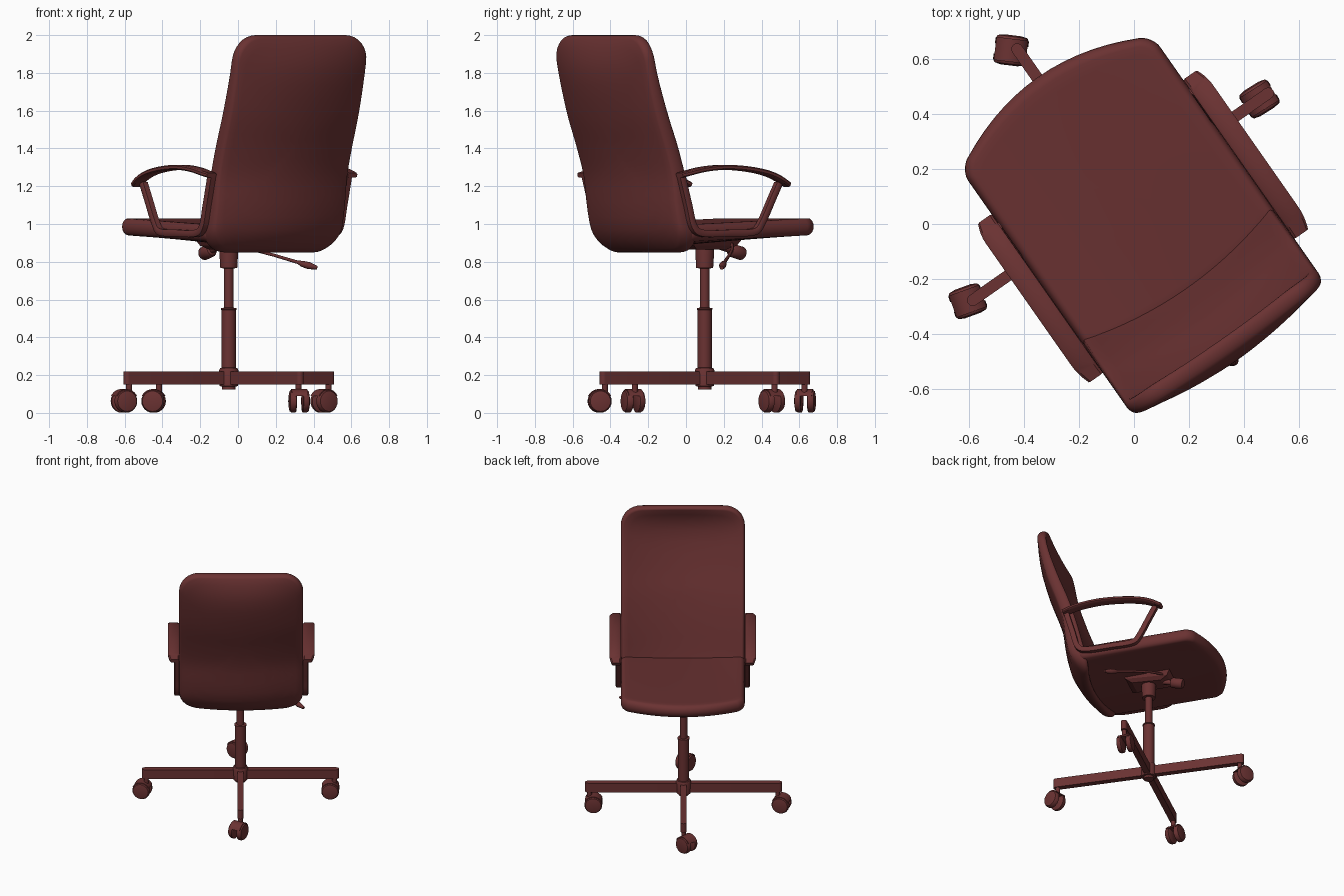
import bpy, bmesh, math
from mathutils import Matrix, Vector

if "Cube" in bpy.data.objects:
    bpy.data.objects.remove(bpy.data.objects["Cube"])

# The chair is turned 35 degrees; parts are modelled as x = sideways, y = forward
TURN = math.radians(35)
CX, CY = -0.049, 0.099
ROOT = Matrix.Translation((CX, CY, 0)) @ Matrix.Rotation(TURN, 4, 'Z')
UPPER = ROOT @ Matrix.Translation((0.005, 0, 0))
MAT = bpy.data.materials.new("dark red brown")
MAT.diffuse_color = (0.145, 0.032, 0.032, 1)
MAT.use_nodes = True
MAT.node_tree.nodes["Principled BSDF"].inputs["Base Color"].default_value = MAT.diffuse_color


def loft(name, rings, matrix=ROOT, angle=35):
    """Skin a list of equal-length rings and cap the ends."""
    bm = bmesh.new()
    rows = [[bm.verts.new(p) for p in r] for r in rings]
    n = len(rows[0])
    for a, b in zip(rows, rows[1:]):
        for i in range(n):
            j = (i + 1) % n
            bm.faces.new((a[i], a[j], b[j], b[i]))
    bm.faces.new(rows[0][::-1])
    bm.faces.new(rows[-1])
    bmesh.ops.recalc_face_normals(bm, faces=bm.faces)
    me = bpy.data.meshes.new(name)
    bm.to_mesh(me)
    bm.free()
    me.materials.append(MAT)
    ob = bpy.data.objects.new(name, me)
    bpy.context.collection.objects.link(ob)
    ob.matrix_world = matrix
    bpy.context.view_layer.objects.active = ob
    ob.select_set(True)
    bpy.ops.object.shade_smooth_by_angle(angle=math.radians(angle))
    ob.select_set(False)
    return ob


def lathe(name, profile, matrix=ROOT, n=24):
    """Turn (radius, height) points around local z."""
    return loft(name, [[(r * math.cos(2 * math.pi * i / n), r * math.sin(2 * math.pi * i / n), z)
                        for i in range(n)] for r, z in profile], matrix)


def smooth(pts, steps=6):
    """Catmull-Rom curve through the points."""
    pts = [Vector(p) for p in pts]
    ext = [2 * pts[0] - pts[1]] + pts + [2 * pts[-1] - pts[-2]]
    out = []
    for a, b, c, d in zip(ext, ext[1:], ext[2:], ext[3:]):
        for k in range(steps):
            t = k / steps
            out.append(0.5 * (2 * b + (c - a) * t + (2 * a - 5 * b + 4 * c - d) * t * t
                              + (3 * b - a - 3 * c + d) * t ** 3))
    return out + [pts[-1]]


def lookup(curve, z):
    """Value of a smoothed (z, value) curve at z."""
    for p, q in zip(curve, curve[1:]):
        if z <= q.x:
            return p.y + (q.y - p.y) * (z - p.x) / (q.x - p.x)
    return curve[-1].y


def rounded_rect(hx, hy, r, corner=8, side=14):
    """Rounded rectangle outline about the origin, with points along the sides."""
    arcs = []
    for k, (sx, sy) in enumerate(((1, 1), (-1, 1), (-1, -1), (1, -1))):
        arcs.append([(sx * (hx - r) + r * math.cos(math.pi / 2 * (k + i / corner)),
                      sy * (hy - r) + r * math.sin(math.pi / 2 * (k + i / corner)))
                     for i in range(corner + 1)])
    out = []
    for k in range(4):
        a, b = arcs[k][-1], arcs[(k + 1) % 4][0]
        out += arcs[k] + [(a[0] + (b[0] - a[0]) * i / side, a[1] + (b[1] - a[1]) * i / side)
                          for i in range(1, side)]
    return out


def cushion(name, hx, hy, r, edge, place):
    """Padded slab: place(a, b, t) maps outline position and depth 0..1 to 3D."""
    outline = rounded_rect(hx, hy, r)
    cap = [(s, 0) for s in (0.02, 0.14, 0.28, 0.42, 0.56, 0.7, 0.82, 0.92)]
    rim = [(None, (1 - math.cos(k * math.pi / 8)) / 2) for k in range(9)]
    rings = []
    for s, t in cap + rim + [(s, 1) for s, _ in reversed(cap)]:
        if s is None:
            inset = edge * (1 - math.sin(math.acos(1 - 2 * t)))
            fx, fy = 1 - inset / hx, 1 - inset / hy
        else:
            fx, fy = s * (1 - edge / hx), s * (1 - edge / hy)
        rings.append([place(a * fx, b * fy, t) for a, b in outline])
    return loft(name, rings, UPPER, 50)


def ribbon(name, path, thick, x0, x1, taper=False):
    """Flat bar that follows a (forward, height) path between two x positions."""
    rings = []
    last = len(path) - 1
    for i, p in enumerate(path):
        d = (path[min(i + 1, last)] - path[max(i - 1, 0)]).normalized()
        n = Vector((-d.y, d.x)) * thick / 2
        e = min(i, last - i) / 4
        cut = 0.22 * max(0, 1 - e) ** 2 if taper else 0
        o = x1 - (x1 - x0) * cut
        a, b, c = p + n, p - n, (o - x0) * 0.12
        rings.append([(x0, *(p + n * 0.5)), (x0 + c, *a), (o - c, *a), (o, *(p + n * 0.5)),
                      (o, *(p - n * 0.5)), (o - c, *b), (x0 + c, *b), (x0, *(p - n * 0.5))])
    return loft(name, rings, UPPER)


def rod(name, path, radii):
    """Round rod along 3D points with a radius at each."""
    rings = []
    for i, p in enumerate(path):
        d = path[min(i + 1, len(path) - 1)] - path[max(i - 1, 0)]
        q = d.to_track_quat('Z', 'Y')
        rings.append([p + q @ Vector((math.cos(k * math.pi / 6), math.sin(k * math.pi / 6), 0)) * radii[i]
                      for k in range(12)])
    return loft(name, rings)


# Backrest: S-curved slab, thick at the bottom, wrapped around the sitter, flattening at the top
FRONT = smooth([(0.85, -0.30), (1.0, -0.345), (1.2, -0.395), (1.4, -0.455), (1.6, -0.53), (1.85, -0.607), (2.0, -0.615)])
REAR = smooth([(0.85, -0.35), (0.9, -0.405), (0.97, -0.447), (1.1, -0.475), (1.25, -0.494), (1.4, -0.538),
               (1.6, -0.607), (1.85, -0.668), (2.0, -0.685)])


def back_place(a, b, t):
    z = b + 1.425
    curl = max(0, (z - 1.73) / 0.27) ** 2
    front, rear = lookup(FRONT, z), lookup(REAR, z)
    bow = 0.075 * (1 - (a / 0.425) ** 2) * (1 - 0.85 * curl)
    return (a, front + (rear - front) * t - bow, z)


cushion("backrest", 0.425, 0.575, 0.135, 0.02, back_place)


# Seat: thin dished pad rising slightly to a bowed front edge
def seat_place(a, b, t):
    f = (b + 0.4) / 0.8
    curve = 1 - (a / 0.425) ** 2
    y = -0.40 + 0.81 * f + curve * (0.118 * f * f - 0.05 * (1 - f))
    z = 0.912 + 0.03 * f + 0.09 * t - curve * (1 - f) * (0.045 - 0.005 * t)
    return (a, y, z)


cushion("seat", 0.425, 0.4, 0.045, 0.03, seat_place)

# Armrests: arched pad on a bent flat frame, one each side
for side, label in ((1, "right"), (-1, "left")):
    pad = smooth([(0.212, 1.208), (0.1, 1.26), (-0.03, 1.288), (-0.2, 1.3), (-0.35, 1.288), (-0.485, 1.258)])
    ribbon(label + "_arm_pad", pad, 0.026, side * 0.425, side * 0.503, True)
    frame = smooth([(0.165, 1.215), (0.12, 1.13), (0.05, 1.0), (-0.0, 0.958), (-0.15, 0.952),
                    (-0.32, 0.95), (-0.385, 0.985), (-0.42, 1.1), (-0.465, 1.26)])
    ribbon(label + "_arm_frame", frame, 0.036, side * 0.42, side * 0.46)

# Tilt mechanism under the seat
plate = ((0.07, -0.1, 0.1, 0.865), (0.1, -0.14, 0.15, 0.885), (0.13, -0.16, 0.18, 0.93))
loft("tilt_mechanism", [[(-w, y0, z), (w, y0, z), (w * 0.8, y1, z), (-w * 0.8, y1, z)]
                        for w, y0, y1, z in plate], angle=20)
knob = ROOT @ Matrix.Translation((0.005, 0.10, 0.88)) @ Matrix.Rotation(math.radians(-105), 4, 'X')
lathe("tension_knob", [(0.018, 0), (0.018, 0.06), (0.03, 0.065), (0.036, 0.075), (0.036, 0.14), (0.03, 0.15)], knob)
lever = [Vector(p) for p in ((0.08, 0.12, 0.895), (0.17, 0.06, 0.87), (0.27, -0.03, 0.835), (0.36, -0.125, 0.797),
                             (0.375, -0.14, 0.79), (0.40, -0.165, 0.78), (0.435, -0.195, 0.768))]
rod("height_lever", lever, (0.008, 0.008, 0.008, 0.009, 0.016, 0.019, 0.01))

# Gas column: hub, outer tube, inner tube and upper collar
lathe("gas_column", [(0.035, 0.125), (0.035, 0.14), (0.05, 0.142), (0.052, 0.225), (0.046, 0.237),
                     (0.038, 0.239), (0.038, 0.545), (0.042, 0.547), (0.042, 0.555), (0.026, 0.557),
                     (0.026, 0.765), (0.045, 0.767), (0.05, 0.85), (0.05, 0.89)])

# Base: two crossed bars with rounded ends
for k in range(2):
    bar = [(0.655 + 0.021 * math.cos(a), 0.021 * math.sin(a))
           for a in (math.pi * (i / 8 - 0.5) for i in range(9))]
    bar += [(-x, -y) for x, y in bar]
    loft("base_bar_%d" % (k + 1), [[(x, y, z) for x, y in bar] for z in (0.15, 0.219 - 0.001 * k)],
         ROOT @ Matrix.Rotation(k * math.pi / 2, 4, 'Z'))

# Twin-wheel casters, each swivelled to its own angle (world degrees of the axle)
for label, heading, axle in (("right", 0, -58), ("front", 90, -97), ("left", 180, -70), ("rear", 270, 5)):
    h = TURN + math.radians(heading)
    pin = Matrix.Translation((CX + 0.645 * math.cos(h), CY + 0.645 * math.sin(h), 0))
    swivel = pin @ Matrix.Rotation(math.radians(axle), 4, 'Z')
    lathe(label + "_caster_pin", [(0.016, 0.09), (0.016, 0.155)], swivel, 12)
    centre = swivel @ Matrix.Translation((0, -0.028, 0.062)) @ Matrix.Rotation(math.pi / 2, 4, 'Y')
    for s in (-1, 1):
        lathe("%s_caster_wheel_%s" % (label, "a" if s < 0 else "b"),
              [(0.055, s * 0.016), (0.061, s * 0.02), (0.061, s * 0.038), (0.054, s * 0.05), (0.03, s * 0.055)],
              centre)
    # hood: segment of a disc bridging the wheels
    arc = [(0.064 * math.cos(a), 0.064 * math.sin(a))
           for a in (math.radians(25 + 130 * i / 12) for i in range(13))]
    loft(label + "_caster_hood", [[(x, y - 0.028, z + 0.062) for y, z in arc] for x in (-0.042, 0.042)], swivel)
